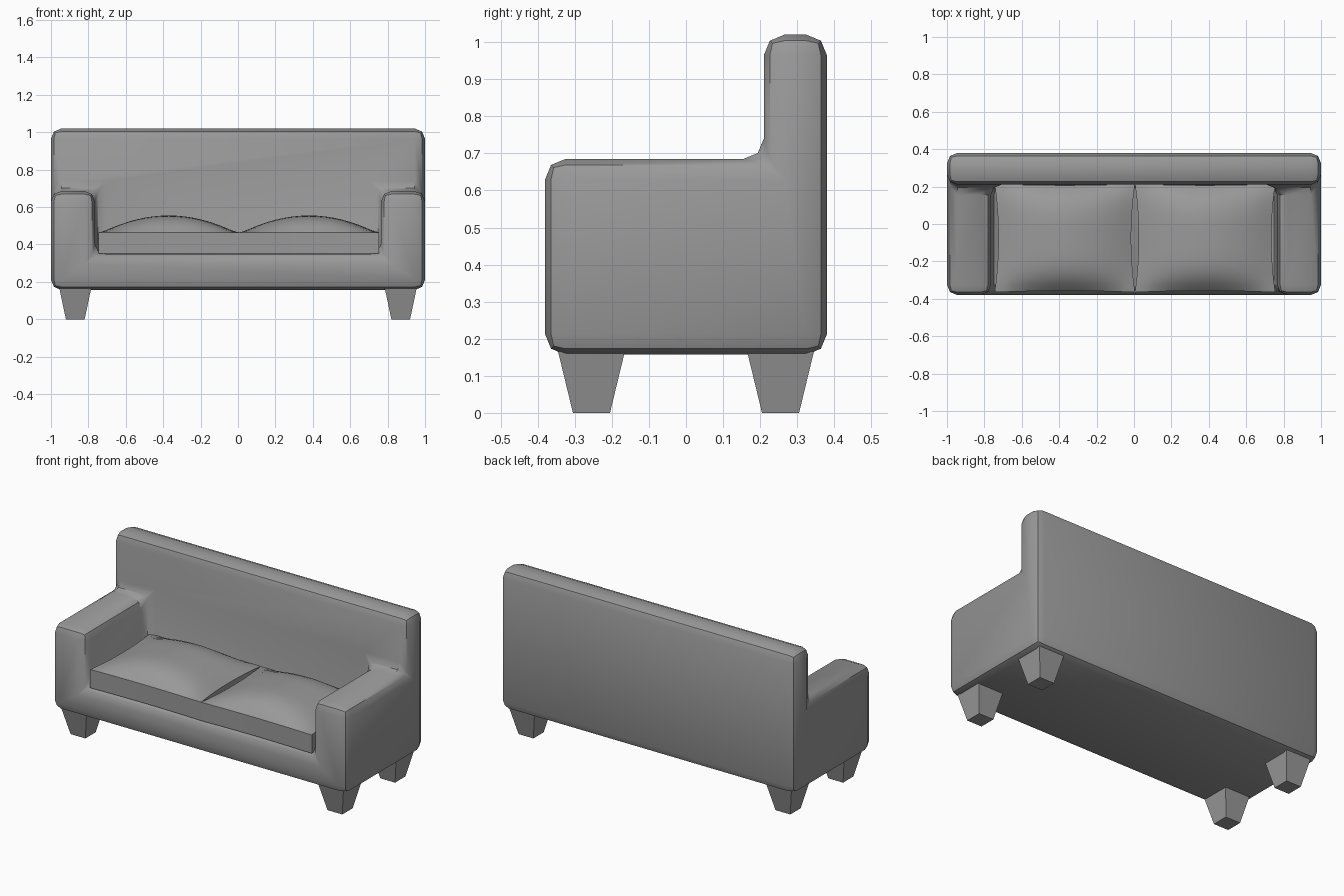
import bpy, bmesh, math
from mathutils import Vector

cube = bpy.data.objects.get("Cube")
if cube:
    bpy.data.objects.remove(cube, do_unlink=True)

grey = bpy.data.materials.new("grey_fabric")
grey.use_nodes = True
colour = (0.32, 0.32, 0.32, 1)
grey.diffuse_color = colour
grey.node_tree.nodes["Principled BSDF"].inputs["Base Color"].default_value = colour


def finish(bm, name, smooth_angle=None):
    bmesh.ops.recalc_face_normals(bm, faces=bm.faces[:])
    mesh = bpy.data.meshes.new(name)
    bm.to_mesh(mesh)
    bm.free()
    mesh.materials.append(grey)
    if smooth_angle:
        mesh.shade_smooth()
        mesh.set_sharp_from_angle(angle=math.radians(smooth_angle))
    obj = bpy.data.objects.new(name, mesh)
    bpy.context.collection.objects.link(obj)
    return obj


# Upholstered body: filled cells of a coarse grid, outer skin kept, edges rounded
def build_body():
    cuts = ((-1, -0.765, 0.765, 1), (-0.38, 0.21, 0.38), (0.157, 0.35, 0.685, 1.02))

    def filled(c):
        if any(n < 0 or n >= len(cuts[a]) - 1 for a, n in enumerate(c)):
            return False
        arm, back = c[0] != 1, c[1] == 1
        return c[2] == 0 or back or (arm and c[2] == 1)

    bm = bmesh.new()
    cells = [(i, j, k) for i in range(3) for j in range(2) for k in range(3)]
    for cell in filter(filled, cells):
        for axis in range(3):
            for side in (0, 1):
                beside = list(cell)
                beside[axis] += 2 * side - 1
                if filled(beside):
                    continue
                corners = []
                for s, t in ((0, 0), (1, 0), (1, 1), (0, 1)):
                    step = [s, t]
                    step.insert(axis, side)
                    corners.append(bm.verts.new(
                        [cuts[a][cell[a] + step[a]] for a in range(3)]))
                bm.faces.new(corners)
    bmesh.ops.remove_doubles(bm, verts=bm.verts[:], dist=0.001)
    bmesh.ops.recalc_face_normals(bm, faces=bm.faces[:])
    bmesh.ops.dissolve_limit(bm, angle_limit=0.05, verts=bm.verts[:], edges=bm.edges[:])
    bmesh.ops.bevel(bm, geom=bm.edges[:], offset=0.055, offset_type='OFFSET',
                    segments=2, profile=0.5, affect='EDGES', clamp_overlap=True)
    finish(bm, "sofa_body", 40)


# Seat cushion: box with a crowned top and slightly pinched sides
def build_cushion(name, centre_x):
    bm = bmesh.new()
    n, half_x, half_y = 16, 0.375, 0.29

    def layer(height):
        rows = []
        for j in range(n + 1):
            v = 2 * j / n - 1
            row = []
            for i in range(n + 1):
                u = 2 * i / n - 1
                x = centre_x + u * (half_x - 0.02 * (1 - v * v))
                y = -0.075 + v * (half_y - 0.008 * (1 - u * u))
                row.append(bm.verts.new((x, y, height(u, v))))
            rows.append(row)
        for j in range(n):
            for i in range(n):
                bm.faces.new((rows[j][i], rows[j][i + 1], rows[j + 1][i + 1], rows[j + 1][i]))
        return rows

    top = layer(lambda u, v: 0.465 + 0.09 * (1 - u * u) * (1 - v ** 4))
    low = layer(lambda u, v: 0.352)

    def rim(rows):
        return (rows[0][:-1] + [r[-1] for r in rows[:-1]]
                + rows[-1][:0:-1] + [r[0] for r in rows[:0:-1]])

    a, b = rim(top), rim(low)
    for i in range(len(a)):
        k = (i + 1) % len(a)
        bm.faces.new((a[i], a[k], b[k], b[i]))
    finish(bm, name, 40)


# Tapered square foot
def build_leg(name, x, y):
    bm = bmesh.new()
    bmesh.ops.create_cube(bm, size=1)
    for vert in bm.verts:
        upper = vert.co.z > 0
        width = Vector((0.17, 0.18)) if upper else Vector((0.10, 0.10))
        vert.co = (x + vert.co.x * width.x, y + vert.co.y * width.y, 0.165 if upper else 0)
    finish(bm, name)


build_body()
build_cushion("right_cushion", -0.37)
build_cushion("left_cushion", 0.38)
for side, x in (("right", -0.87), ("left", 0.87)):
    for end, y in (("front", -0.255), ("back", 0.255)):
        build_leg(f"{end}_{side}_leg", x, y)
